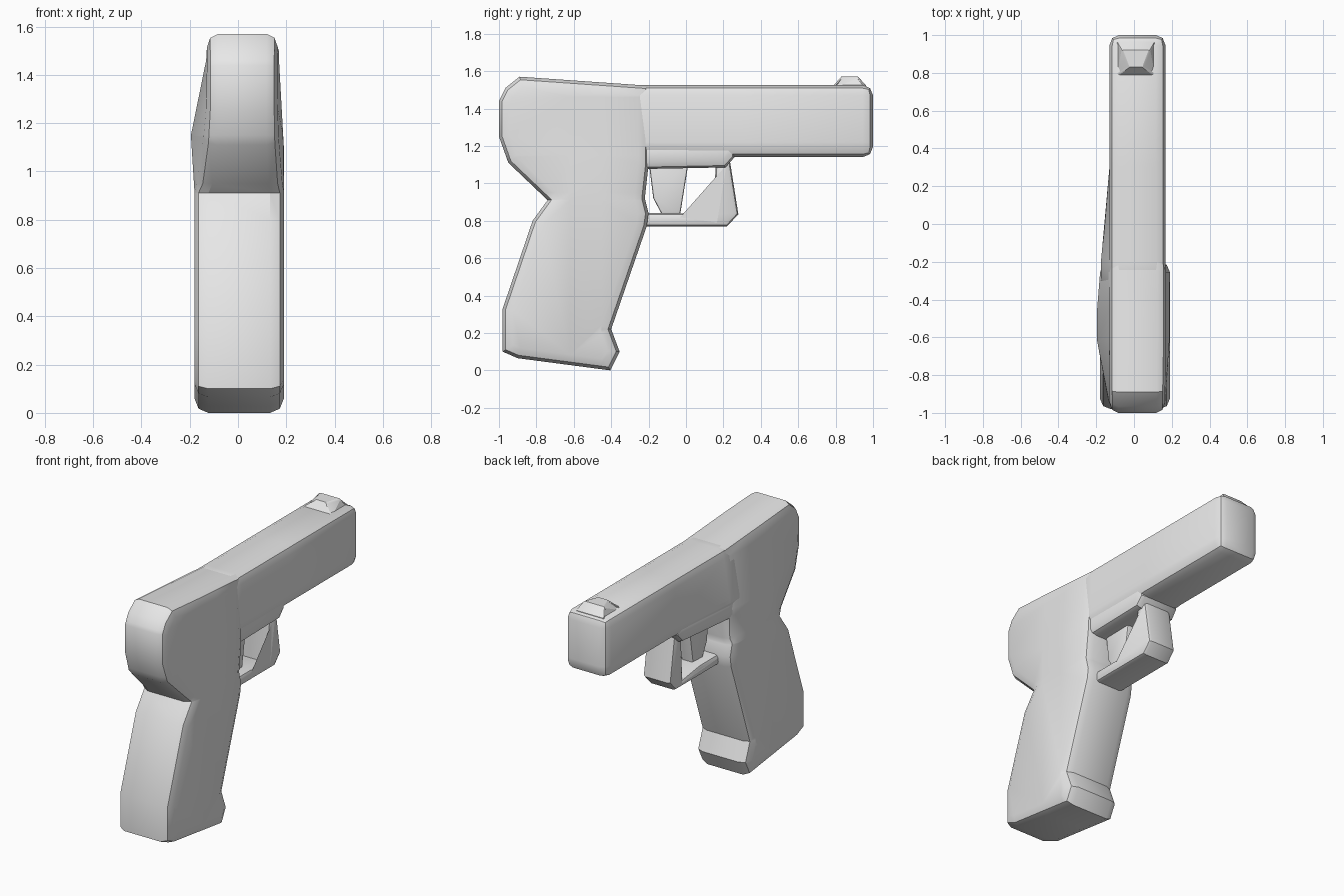
import bpy, bmesh, math
from mathutils import Vector

cube = bpy.data.objects.get("Cube")
if cube:
    bpy.data.objects.remove(cube, do_unlink=True)

grey = bpy.data.materials.new("plain_grey")
grey.use_nodes = True
colour = (0.8, 0.8, 0.8, 1)
grey.diffuse_color = colour
grey.node_tree.nodes["Principled BSDF"].inputs["Base Color"].default_value = colour


def table(points, t):
    """Linear interpolation through (position, value) pairs."""
    if t <= points[0][0]:
        return points[0][1]
    for (a, va), (b, vb) in zip(points, points[1:]):
        if t <= b:
            return va + (vb - va) * (t - a) / (b - a)
    return points[-1][1]


def prism(name, profile, bevel, sides, all_edges=False, cuts_y=(), cuts_z=()):
    """Extrude a side profile in x, bevel it, then fit it between the
    two side positions given by sides(y, z)."""
    bm = bmesh.new()
    reach = 0.5 * (sides(0, 1)[1] - sides(0, 1)[0])
    face = bm.faces.new([bm.verts.new((-reach, y, z)) for y, z in profile])
    new = bmesh.ops.extrude_face_region(bm, geom=[face])["geom"]
    for v in new:
        if isinstance(v, bmesh.types.BMVert):
            v.co.x = reach
    bmesh.ops.recalc_face_normals(bm, faces=bm.faces[:])
    rims = [e for e in bm.edges
            if all_edges or abs(e.verts[0].co.x - e.verts[1].co.x) < 0.001]
    bmesh.ops.bevel(bm, geom=rims, offset=bevel, offset_type="OFFSET", segments=2,
                    profile=0.5, affect="EDGES", clamp_overlap=False)
    for axis, cuts in ((Vector((0, 1, 0)), cuts_y), (Vector((0, 0, 1)), cuts_z)):
        for c in cuts:
            bmesh.ops.bisect_plane(bm, geom=bm.verts[:] + bm.edges[:] + bm.faces[:],
                                   plane_co=axis * c, plane_no=axis)
    for v in bm.verts:
        low, high = sides(v.co.y, v.co.z)
        v.co.x = (low + high) / 2 + v.co.x / reach * (high - low) / 2
    bmesh.ops.triangulate(bm, faces=bm.faces[:])
    bmesh.ops.recalc_face_normals(bm, faces=bm.faces[:])
    mesh = bpy.data.meshes.new(name)
    bm.to_mesh(mesh)
    bm.free()
    mesh.materials.append(grey)
    obj = bpy.data.objects.new(name, mesh)
    bpy.context.collection.objects.link(obj)
    bpy.ops.object.select_all(action="DESELECT")
    obj.select_set(True)
    bpy.context.view_layer.objects.active = obj
    bpy.ops.object.shade_smooth_by_angle(angle=math.radians(28))
    return obj


# Rear body and grip, flaring to the bulge above the hand
def frame_sides(y, z):
    low = table([(0.91, -0.18), (1.15, -0.195), (1.47, -0.13)], z)
    high = table([(1.1, 0.19), (1.46, 0.17)], z)
    if z > 0.93:
        t = table([(-0.98, 0), (-0.62, 1)], y)
        low = -0.128 + (low + 0.128) * t
        high = 0.163 + (high - 0.163) * t
        if y > -0.45:
            low += table([(-0.45, 0), (-0.2, 0.02)], y) * (z < 1.4)
    return low, high


prism("frame_and_grip",
      [(-0.89, 1.57), (-0.2, 1.522), (-0.2, 1.1), (-0.22, 0.92), (-0.2, 0.84),
       (-0.21, 0.77), (-0.4, 0.22), (-0.355, 0.1), (-0.405, 0.0), (-0.9, 0.065),
       (-0.98, 0.1), (-0.98, 0.33), (-0.82, 0.8), (-0.74, 0.91), (-0.95, 1.11),
       (-1.0, 1.25), (-1.0, 1.44), (-0.965, 1.51)],
      0.055, frame_sides, cuts_y=(-0.62, -0.45), cuts_z=(0.91, 0.95, 1.15, 1.46))


# Slide, widening low on the right side where it meets the frame
def slide_sides(y, z):
    flare = table([(-0.2, 0.045), (0.3, 0)], y) * table([(1.2, 1), (1.47, 0)], z)
    return -0.13 - flare, 0.167


prism("slide", [(-0.35, 1.14), (1.0, 1.14), (1.0, 1.525), (-0.35, 1.525)],
      0.055, slide_sides, all_edges=True, cuts_y=(-0.2, 0.3), cuts_z=(1.22,))

# Lower rail above the trigger
prism("lower_rail", [(-0.3, 1.075), (0.21, 1.085), (0.26, 1.14), (0.26, 1.22), (-0.3, 1.22)],
      0.035, lambda y, z: (slide_sides(y, z)[0] + 0.008, 0.16), cuts_y=(-0.2,))

# Trigger guard and trigger
prism("trigger_guard",
      [(-0.26, 0.77), (0.22, 0.77), (0.28, 0.835), (0.235, 1.12), (0.16, 1.12),
       (0.145, 0.815), (-0.03, 0.84), (-0.26, 0.84)],
      0.022, lambda y, z: (-0.085, 0.115))
prism("trigger", [(-0.2, 1.12), (0.015, 1.12), (-0.03, 0.84), (-0.13, 0.835), (-0.175, 0.92)],
      0.01, lambda y, z: (-0.03, 0.055))


# Front sight, ridged along its top
def sight_sides(y, z):
    half = table([(1.52, 0.1), (1.575, 0.03 + 0.04 * (y > 0.88))], z)
    return 0.01 - half, 0.01 + half


prism("front_sight", [(0.785, 1.5), (0.79, 1.525), (0.83, 1.57), (0.92, 1.57),
                      (0.965, 1.52), (0.965, 1.5)], 0.008, sight_sides)
